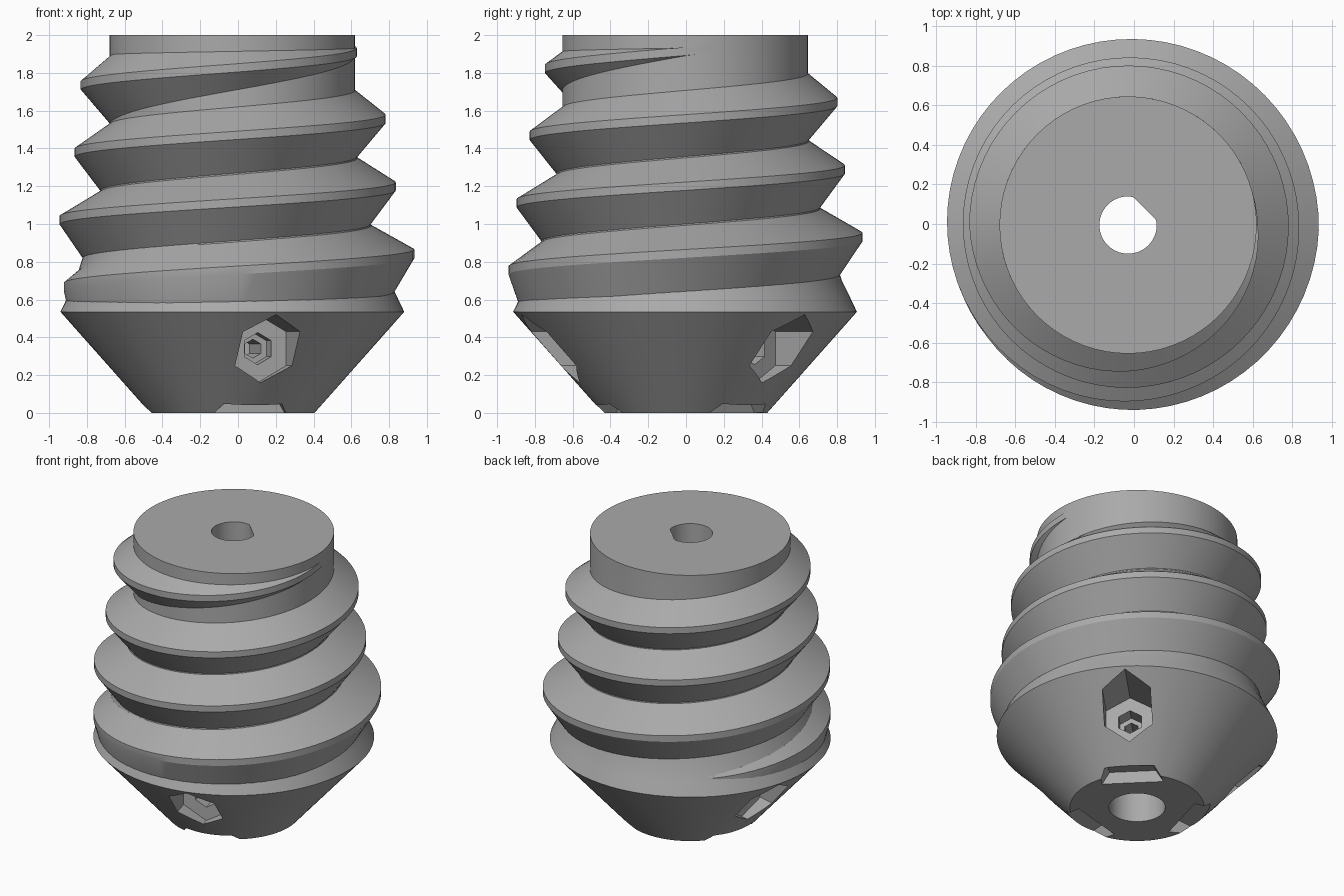
import bpy, bmesh, math
from mathutils import Matrix, Vector

old = bpy.data.objects.get("Cube")
if old:
    bpy.data.objects.remove(old, do_unlink=True)

AXIS = Vector((-0.03, -0.005, 0))

grey = bpy.data.materials.new("plain grey")
grey.use_nodes = True
colour = (0.4, 0.4, 0.4, 1)
grey.diffuse_color = colour
grey.node_tree.nodes["Principled BSDF"].inputs["Base Color"].default_value = colour


def lerp(table, x):
    """Piecewise linear lookup in a list of (x, value) pairs."""
    if x <= table[0][0]:
        return table[0][1]
    for (x0, v0), (x1, v1) in zip(table, table[1:]):
        if x <= x1:
            return v0 + (v1 - v0) * (x - x0) / (x1 - x0)
    return table[-1][1]


def make_object(name, bm):
    bmesh.ops.recalc_face_normals(bm, faces=bm.faces)
    mesh = bpy.data.meshes.new(name)
    bm.to_mesh(mesh)
    bm.free()
    mesh.materials.append(grey)
    obj = bpy.data.objects.new(name, mesh)
    bpy.context.collection.objects.link(obj)
    return obj


def skin(bm, rings, closed=True):
    """Bridge consecutive rings of points and cap both ends."""
    rows = [[bm.verts.new(p) for p in ring] for ring in rings]
    for a, b in zip(rows, rows[1:]):
        n = len(a)
        for i in range(n):
            j = (i + 1) % n
            bm.faces.new((a[i], a[j], b[j], b[i]))
    bm.faces.new(rows[0])
    bm.faces.new(rows[-1])


def polar(r, angle, z):
    return AXIS + Vector((r * math.cos(angle), r * math.sin(angle), z))


def prism(name, radius, sides, start, end, centre_z, angle):
    """Horizontal radial prism with a corner pointing up."""
    bm = bmesh.new()
    out = Vector((math.cos(angle), math.sin(angle), 0))
    side = Vector((-out.y, out.x, 0))
    rings = []
    for d in (start, end):
        ring = []
        for i in range(sides):
            a = math.tau * i / sides
            ring.append(AXIS + out * d + side * radius * math.sin(a)
                        + Vector((0, 0, centre_z + radius * math.cos(a))))
        rings.append(ring)
    skin(bm, rings)
    return make_object(name, bm)


# Tapered core with conical foot and small rim
core = [(0.615, 0.872), (0.7, 0.83), (0.8, 0.8), (0.97, 0.738), (1.2, 0.695),
        (1.36, 0.66), (1.54, 0.65), (2.0, 0.65)]
profile = [(0, 0.435), (0.535, 0.91)] + core
SEGMENTS = 72
bm = bmesh.new()
skin(bm, [[polar(r, math.tau * i / SEGMENTS, z) for i in range(SEGMENTS)]
          for z, r in profile])
body = make_object("screw_body", bm)

cutters = []

# D-shaped shaft bore, wider at the bottom
bm = bmesh.new()
flat = math.radians(45)
ring = []
for i in range(48):
    a = flat + math.tau * (i + 0.5) / 48
    r = min(0.145, 0.118 / max(math.cos(a - flat), 0.01))
    ring.append((r, a))
skin(bm, [[polar(r, a, z) for r, a in ring] for z in (0.3, 2.1)])
cutters.append(make_object("shaft_bore_cutter", bm))
bm = bmesh.new()
skin(bm, [[polar(0.183, math.tau * i / 48, z) for i in range(48)] for z in (-0.1, 0.5)])
cutters.append(make_object("lower_bore_cutter", bm))

# Three nut pockets with stepped screw holes, and notches under the foot
for degrees in (45, 165, 285):
    angle = math.radians(degrees)
    cutters.append(prism("nut_pocket_cutter", 0.18, 6, 0.52, 1.1, 0.34, angle))
    cutters.append(prism("screw_head_cutter", 0.085, 6, 0.42, 0.6, 0.34, angle))
    cutters.append(prism("screw_hole_cutter", 0.05, 6, 0.1, 0.5, 0.34, angle))
    bm = bmesh.new()
    rings = []
    for d, top in ((0.32, 0.08), (0.6, 0.0)):
        ring = [(-0.2, -0.05), (0.2, -0.05), (0.2, 0), (0.15, top + 0.005),
                (-0.15, top + 0.005), (-0.2, 0)]
        rings.append([AXIS + Matrix.Rotation(angle, 3, "Z") @ Vector((d, y, z))
                      for y, z in ring])
    skin(bm, rings)
    cutters.append(make_object("foot_notch_cutter", bm))

bpy.context.view_layer.objects.active = body
for cutter in cutters:
    cutter.hide_render = True
    mod = body.modifiers.new("cut", "BOOLEAN")
    mod.operation = "DIFFERENCE"
    mod.solver = "EXACT"
    mod.object = cutter
    bpy.ops.object.modifier_apply(modifier=mod.name)
    bpy.data.objects.remove(cutter, do_unlink=True)

# Helical thread: crest radius by angle, fading into the core at both ends
crest = [(-587, 0.86), (-540, 0.892), (-450, 0.935), (-360, 0.965), (-270, 0.94),
         (-180, 0.915), (-90, 0.892), (0, 0.865), (90, 0.847), (180, 0.835),
         (270, 0.823), (360, 0.812), (450, 0.806), (540, 0.803), (630, 0.74),
         (720, 0.657), (735, 0.65)]
PITCH = 0.357
bm = bmesh.new()
rings = []
STEPS = 264
for i in range(STEPS + 1):
    degrees = -587 + (735 + 587) * i / STEPS
    z = 1.2 + PITCH * degrees / 360
    angle = math.radians(degrees)
    fade = min(1, (degrees + 587) / 150 + 0.25, (735 - degrees) / 190 + 0.04)
    low, high = z - 0.2 * fade, z + 0.15 * fade
    section = [(lerp(core, low) - 0.06, low), (lerp(core, low), low),
               (lerp(crest, degrees), z - 0.022), (lerp(crest, degrees), z + 0.022),
               (lerp(core, high), high), (lerp(core, high) - 0.06, high)]
    rings.append([polar(r, angle, h) for r, h in section])
skin(bm, rings)
thread = make_object("spiral_thread", bm)

for obj in (body, thread):
    bpy.ops.object.select_all(action="DESELECT")
    obj.select_set(True)
    bpy.context.view_layer.objects.active = obj
    bpy.ops.object.shade_smooth_by_angle(angle=math.radians(20))
